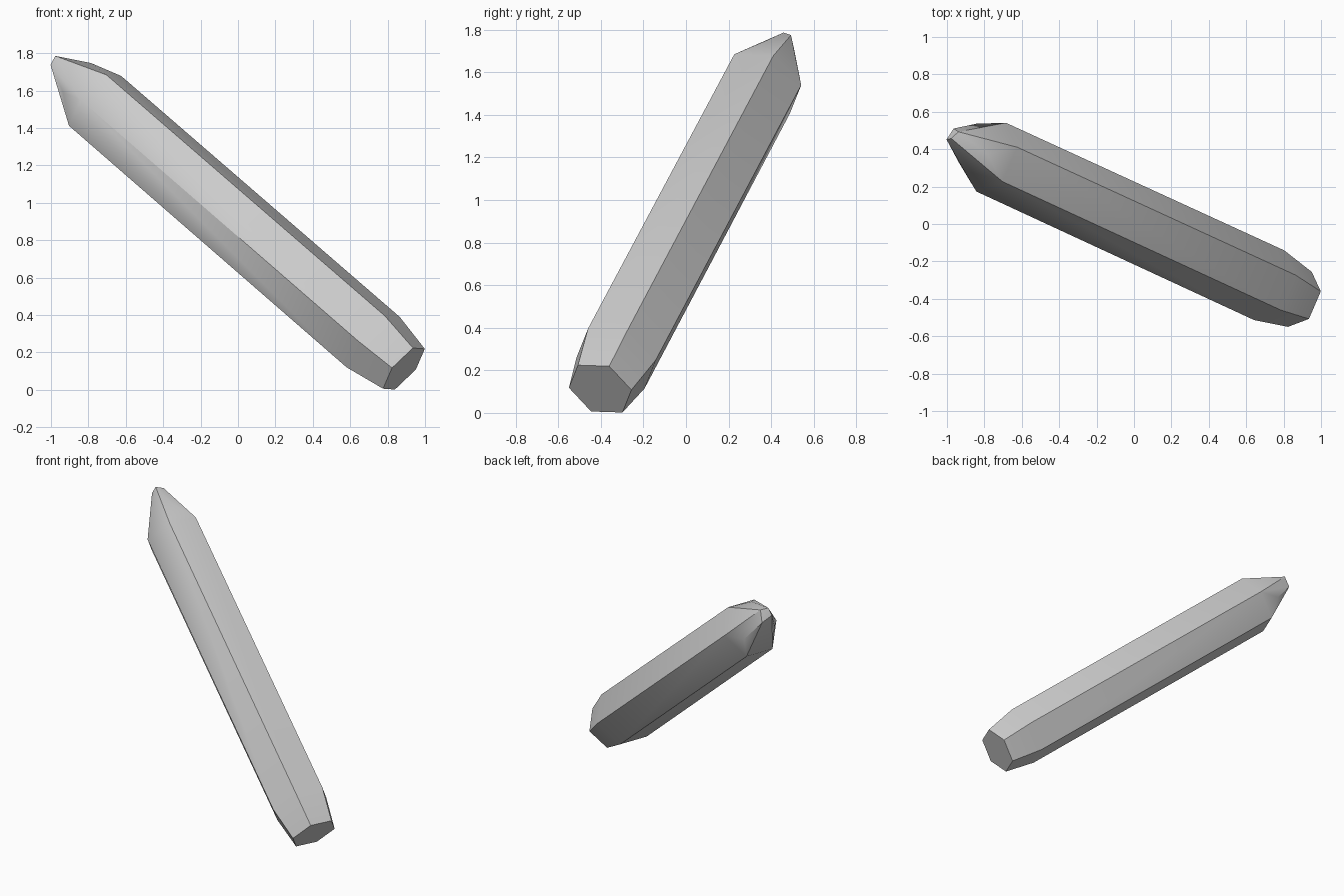
import bpy, bmesh, math
from mathutils import Vector, Matrix

cube = bpy.data.objects.get("Cube")
if cube:
    bpy.data.objects.remove(cube, do_unlink=True)

mat = bpy.data.materials.new("grey_stone")
mat.use_nodes = True
colour = (0.6, 0.6, 0.6, 1)
mat.diffuse_color = colour
mat.node_tree.nodes["Principled BSDF"].inputs["Base Color"].default_value = colour


def polar(angle, radius, height):
    a = math.radians(angle)
    return Vector((radius * math.cos(a), radius * math.sin(a), height))


# Hexagonal shaft: flat narrow end, shoulder, then straight to the tip base
TIP = 2.314
points = [polar(60 * i, r, h)
          for r, h in ((0.16, 0), (0.203, 0.23), (0.2, TIP)) for i in range(6)]

# Faceted point: angle, radius, height above the tip base
for angle, radius, height in ((-30, 0.143, 0.145), (90, 0.154, 0.12), (210, 0.113, 0.14),
                              (-30, 0.043, 0.334), (90, 0.065, 0.286),
                              (210, 0.016, 0.32), (15, 0.068, 0.311)):
    points.append(polar(angle, radius, TIP + height))

# Wrap the points in one convex solid and merge its flat triangles
bm = bmesh.new()
for p in points:
    bm.verts.new(p)
hull = bmesh.ops.convex_hull(bm, input=bm.verts)
bmesh.ops.delete(bm, geom=[v for v in bm.verts if not v.link_faces], context='VERTS')
bmesh.ops.dissolve_limit(bm, angle_limit=math.radians(1), verts=bm.verts, edges=bm.edges)
bmesh.ops.recalc_face_normals(bm, faces=bm.faces)

# Lean the shaft from its low end toward the raised point
axis = Vector((-1.487, 0.685, 1.29)).normalized()
side = Vector((0.138, 0.055, 0.137))
side = (side - axis * side.dot(axis)).normalized()
frame = Matrix((side, axis.cross(side), axis)).transposed().to_4x4()
bm.transform(Matrix.Translation((0.887, -0.403, 0.113)) @ frame)

mesh = bpy.data.meshes.new("crystal_shard")
bm.to_mesh(mesh)
bm.free()
mesh.materials.append(mat)
shard = bpy.data.objects.new("crystal_shard", mesh)
bpy.context.collection.objects.link(shard)

bpy.ops.object.select_all(action='DESELECT')
shard.select_set(True)
bpy.context.view_layer.objects.active = shard
bpy.ops.object.shade_smooth_by_angle(angle=math.radians(30))
